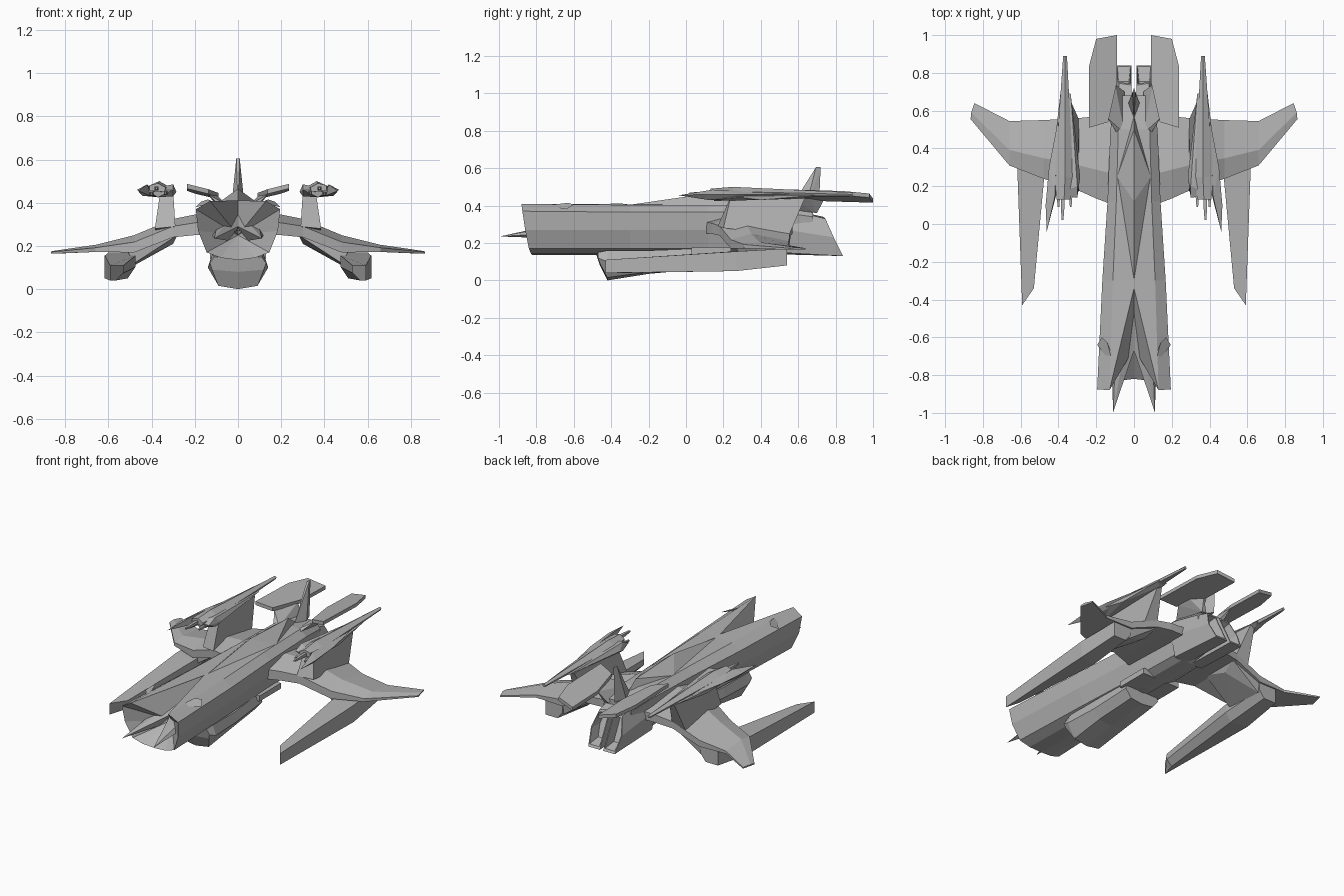
import bpy, bmesh
from mathutils import Vector

if "Cube" in bpy.data.objects:
    bpy.data.objects.remove(bpy.data.objects["Cube"])

# Dark grey hull paint
paint = bpy.data.materials.new("hull_grey")
paint.diffuse_color = (.45, .45, .45, 1)
paint.use_nodes = True
paint.node_tree.nodes["Principled BSDF"].inputs["Base Color"].default_value = paint.diffuse_color


def finish(name, bm, mirror):
    bmesh.ops.recalc_face_normals(bm, faces=bm.faces)
    me = bpy.data.meshes.new(name)
    bm.to_mesh(me)
    bm.free()
    me.materials.append(paint)
    ob = bpy.data.objects.new(name, me)
    bpy.context.collection.objects.link(ob)
    if mirror:
        m = ob.modifiers.new("Mirror", 'MIRROR')
        m.use_mirror_merge = False
    return ob


def loft(name, rings, mirror=True, apex=None):
    """Skin closed rings; cap both ends, or pull the first end to an apex."""
    bm = bmesh.new()
    rows = [[bm.verts.new(p) for p in r] for r in rings]
    n = len(rings[0])
    for a, b in zip(rows, rows[1:]):
        for i in range(n):
            j = (i + 1) % n
            bm.faces.new((a[i], a[j], b[j], b[i]))
    bm.faces.new(rows[-1])
    if apex:
        c = bm.verts.new(apex)
        for i in range(n):
            bm.faces.new((rows[0][i], rows[0][(i + 1) % n], c))
    else:
        bm.faces.new(rows[0])
    return finish(name, bm, mirror)


def hull(name, pts, mirror=True):
    bm = bmesh.new()
    for p in pts:
        bm.verts.new(p)
    r = bmesh.ops.convex_hull(bm, input=bm.verts)
    junk = [v for v in r["geom_interior"] if isinstance(v, bmesh.types.BMVert)]
    bmesh.ops.delete(bm, geom=junk, context='VERTS')
    bmesh.ops.dissolve_limit(bm, angle_limit=0.01, verts=bm.verts, edges=bm.edges)
    return finish(name, bm, mirror)


def plate(name, outline, zfun, t):
    """Flat or tilted plate from an xy outline."""
    top = [(x, y, zfun(x, y)) for x, y in outline]
    return loft(name, [top, [(x, y, z - t) for x, y, z in top]])


def full(half):
    """Complete a half ring whose first and last points lie on the centre line."""
    return half + [(-x, y, z) for x, y, z in half[-2:0:-1]]


# Fuselage: open scooped nose with a V notch in the deck
prof = [(0, .41), (.13, .408), (.195, .37), (.185, .27), (.145, .17), (.08, .145), (0, .135)]
nose_y = [-.34, -.88, -.875, -.86, -.84, -.83, -.82]


def section(y, w, top=0.0, bot=0.0):
    return full([(x * w, y, z + (top if z > .3 else bot)) for x, z in prof])


nose = full([(x, y, z) for (x, z), y in zip(prof, nose_y)])
loft("fuselage", [nose, section(-.3, .86, -.005), section(.12, .72, -.005),
                  section(.5, .64, -.005), section(.68, .5, -.03, .03)],
     mirror=False, apex=(0, -.66, .25))

# Twin nose blades inside the scoop
hull("nose_blade", [(0, -.38, .37), (.11, -.995, .235), (0, -.67, .29), (.02, -.6, .22),
                    (.12, -.74, .25), (.10, -.74, .28)])
hull("nose_canard", [(.10, -.74, .40), (.11, -.75, .40), (.195, -.64, .38), (.17, -.60, .405),
                     (.14, -.63, .415), (.13, -.66, .40)])

# Raised spine and tail fin
hull("spine", [(0, -.33, .40), (.09, .25, .40), (-.09, .25, .40), (0, .57, .40),
               (0, .12, .465), (0, .5, .45)], mirror=False)
hull("tail_fin", [(0, .56, .39), (.03, .64, .39), (-.03, .64, .39), (0, .71, .38),
                  (.008, .695, .605), (-.008, .695, .605), (0, .72, .605)], mirror=False)

# Belly pack under the nose
loft("belly_pack", [
    full([(0, -.48, .14), (.11, -.47, .15), (.13, -.47, .12), (.12, -.46, .09), (0, -.46, .08)]),
    full([(0, -.42, .15), (.12, -.42, .16), (.14, -.42, .10), (.09, -.42, .015), (0, -.42, .0)]),
    full([(0, -.2, .15), (.12, -.2, .16), (.13, -.2, .10), (.09, -.2, .045), (0, -.2, .035)]),
    full([(0, .07, .16), (.1, .07, .17), (.12, .07, .12), (.08, .07, .07), (0, .07, .06)])],
    mirror=False)
# Side boxes behind the belly pack
hull("belly_side_box", [(x, y, z) for x in (.04, .13) for y in (.03, .24) for z in (.14, .175)])

# Twin engines with slanted, recessed exhausts
front = [(.012, .48, .395), (.09, .48, .395), (.125, .48, .28), (.10, .48, .15), (.012, .48, .14)]
rear = [(.012, .735, .34), (.08, .745, .33), (.108, .79, .23), (.092, .84, .13), (.012, .84, .13)]
c = sum((Vector(p) for p in rear), Vector()) / 5
lip = [c + (Vector(p) - c) * .86 for p in rear]
deep = [c + (Vector(p) - c) * .7 + Vector((0, -.07, 0)) for p in rear]
loft("engine", [front, rear, lip, deep])

# Wings: x, leading y, trailing y, top z, bottom z
wing = []
for x, le, te, zt, zb in [(.08, .09, .57, .355, .25), (.2, .135, .57, .345, .25),
                          (.3, .18, .56, .325, .24), (.48, .24, .55, .25, .17),
                          (.66, .31, .545, .205, .172)]:
    d = zt - zb
    wing.append([(x, le, zb + .6 * d), (x, le + .35 * (te - le), zt), (x, te, zb + .5 * d),
                 (x, te, zb), (x, le, zb)])
wing.append([(.865, .555, .172), (.862, .59, .176), (.845, .64, .172), (.845, .64, .164), (.865, .555, .164)])
loft("wing", wing)
hull("wing_brace", [(.28, .3, .25), (.28, .54, .25), (.52, .27, .19), (.52, .54, .19),
                    (.48, .28, .12), (.48, .53, .11), (.3, .45, .21)])


# Outrigger pods below the wings
def pod_ring(xo, yo, xi, yi, zt, zb):
    return [(xo, yo, zt), (xi, yi, zt), (xi, yi, (zt + zb) / 2), (xi + .035, yi, zb), (xo, yo, zb)]


loft("outrigger_pod", [pod_ring(.592, -.43, .53, -.34, .11, .04),
                       pod_ring(.617, .27, .475, .25, .155, .05),
                       pod_ring(.6, .54, .48, .54, .17, .08)])

# Weapon pylons rising from the wings
loft("weapon_pylon", [[(.29, .17, .29), (.385, .2, .28), (.385, .55, .24), (.29, .55, .26)],
                      [(.30, .24, .45), (.36, .24, .45), (.36, .64, .45), (.33, .64, .45)]])

# Weapon bodies: long upper blade, wider lower body, side blade, barrels
loft("weapon_blade", [
    [(.335, .13, .47), (.37, .13, .49), (.41, .13, .48), (.41, .13, .455), (.34, .13, .45)],
    [(.32, .25, .475), (.365, .25, .50), (.42, .25, .475), (.41, .25, .45), (.33, .25, .445)],
    [(.355, .89, .46), (.365, .89, .47), (.375, .89, .46), (.37, .89, .45), (.36, .89, .45)]])
hull("weapon_body", [(.285, .25, .45), (.30, .14, .46), (.30, .2, .485), (.30, .2, .43), (.37, .15, .425),
                     (.44, .25, .45), (.42, .4, .43), (.335, .69, .455), (.39, .69, .455),
                     (.36, .65, .44), (.43, .15, .46)])
hull("weapon_side_blade", [(.462, -.04, .455), (.42, .14, .485), (.40, .2, .43), (.44, .12, .43),
                           (.468, .1, .46), (.45, .3, .46), (.40, .56, .46)])
for i, (bx, by, bz) in enumerate([(.335, .09, .445), (.378, .02, .465), (.40, .09, .44)]):
    r = .009
    loft("gun_barrel_%d" % (i + 1),
         [[(bx - s, y, bz - s), (bx + s, y, bz - s), (bx + s, y, bz + s), (bx - s, y, bz + s)]
          for y, s in ((by, .5 * r), (by + .06, r), (.2, r))])

# Tilted tail plates on short shoulders
plate("tail_plate", [(.09, 1.0), (.2, .98), (.237, .84), (.237, .51), (.137, .54), (.09, .75)],
      lambda x, y: .445 + .24 * (x - .09) + .03 * (.75 - y), .022)
hull("plate_shoulder", [(.05, .48, .39), (.09, .48, .39), (.05, .7, .36), (.08, .7, .36),
                        (.14, .56, .44), (.14, .66, .44), (.10, .74, .435)])
